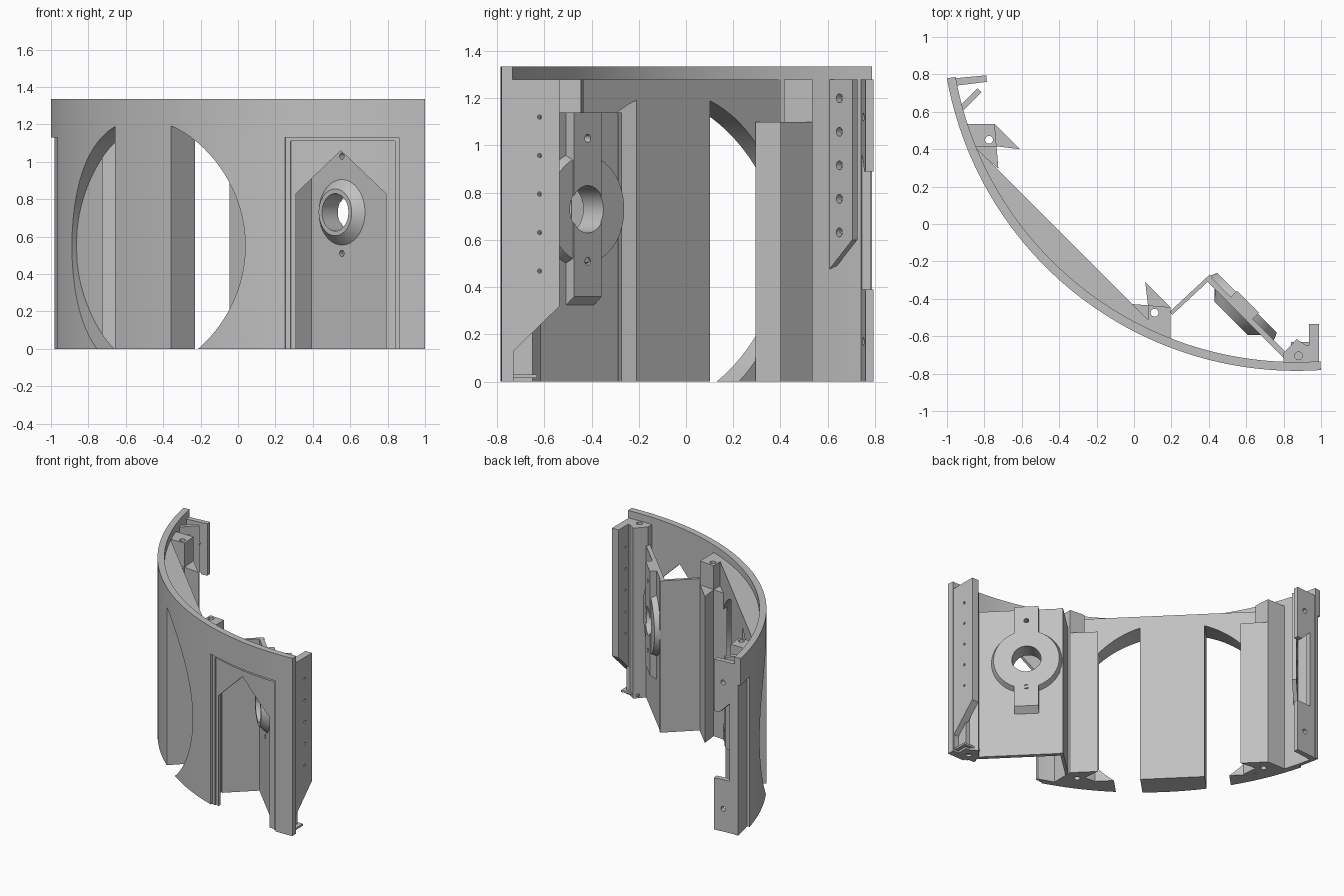
import bpy, bmesh, math
from mathutils import Matrix, Vector

if "Cube" in bpy.data.objects:
    bpy.data.objects.remove(bpy.data.objects["Cube"], do_unlink=True)

grey = bpy.data.materials.new("plain grey")
grey.use_nodes = True
grey.diffuse_color = (0.53, 0.53, 0.53, 1)
grey.node_tree.nodes["Principled BSDF"].inputs["Base Color"].default_value = grey.diffuse_color

R, THICK, TOP, SHELF = 1.9, 0.047, 1.335, 1.28
CX, CY = 0.87, 1.115                     # centre of the curved wall
X, Y, Z = Vector((1, 0, 0)), Vector((0, 1, 0)), Vector((0, 0, 1))
S, P = (Y - X).normalized(), (X + Y).normalized()   # along the chord, and inward
PLAN, DIAG, FRONT = (X, Y, Z), (S, Z, P), (X, Z, Y)


def finish(name, bm):
    bmesh.ops.recalc_face_normals(bm, faces=bm.faces)
    mesh = bpy.data.meshes.new(name)
    bm.to_mesh(mesh)
    bm.free()
    mesh.materials.append(grey)
    ob = bpy.data.objects.new(name, mesh)
    bpy.context.collection.objects.link(ob)
    return ob


def prism(name, points, lo, hi, axes=PLAN):
    """Extrude a 2D outline along the third axis."""
    a, b, c = axes
    bm = bmesh.new()
    rings = [[bm.verts.new(a * u + b * v + c * w) for u, v in points] for w in (lo, hi)]
    bm.faces.new(rings[0])
    bm.faces.new(rings[1])
    for i in range(len(points)):
        j = (i + 1) % len(points)
        bm.faces.new((rings[0][i], rings[0][j], rings[1][j], rings[1][i]))
    return finish(name, bm)


def rod(name, start, end, r1, r2=None, sides=32):
    """Round bar or cone between two points."""
    start, end = Vector(start), Vector(end)
    d = end - start
    m = Matrix.Translation((start + end) / 2) @ d.to_track_quat('Z', 'Y').to_matrix().to_4x4()
    bm = bmesh.new()
    bmesh.ops.create_cone(bm, cap_ends=True, segments=sides, radius1=r1,
                          radius2=r1 if r2 is None else r2, depth=d.length, matrix=m)
    return finish(name, bm)


def cut(targets, *cutters):
    for cutter in cutters:
        cutter.hide_render = True
        for ob in targets:
            mod = ob.modifiers.new("cut", 'BOOLEAN')
            mod.operation, mod.solver, mod.object = 'DIFFERENCE', 'EXACT', cutter
            with bpy.context.temp_override(object=ob, active_object=ob):
                bpy.ops.object.modifier_apply(modifier=mod.name)
        bpy.data.objects.remove(cutter, do_unlink=True)


def arc(r, a0, a1, n=64):
    steps = [math.radians(a0 + (a1 - a0) * i / n) for i in range(n + 1)]
    return [(CX + r * math.cos(a), CY + r * math.sin(a)) for a in steps]


def ring(name, r0, r1, a0, a1, z0, z1, n=64):
    return prism(name, arc(r1, a0, a1, n) + arc(r0, a1, a0, n), z0, z1)


def angle_at(x):
    return 270 + math.degrees(math.asin((x - CX) / R))


def diag(s, z, p):
    return S * s + Z * z + P * p


# Curved outer wall, its flat-backed filling and the big round opening
wall = ring("curved_wall", R - THICK, R, 190.2, 273.9, 0, TOP, 96)
inner = R - THICK / 2
chord = -0.31
s0, p0 = (CY - CX) / math.sqrt(2), (CX + CY) / math.sqrt(2)
half = math.degrees(math.acos((p0 - chord) / inner))
filling = prism("flat_backed_filling", arc(inner, 225 - half, 225 + half), 0, SHELF)
MID = 0.23
cut([wall, filling], rod("opening_cutter", diag(MID, 0.55, -0.9), diag(MID, 0.55, 0.2), 0.677, sides=128))

# Upright post standing in the middle of the opening
lo_s, hi_s = 0.015, 0.455
curve = [(lo_s + (hi_s - lo_s) * i / 12) for i in range(13)]
outline = [(hi_s, chord), (lo_s, chord)] + [(s, p0 - math.sqrt(R * R - (s - s0) ** 2)) for s in curve]
prism("middle_post", [((p - s) / math.sqrt(2), (p + s) / math.sqrt(2)) for s, p in outline], 0, 1.235)

# Doorway: stepped recess and a gabled opening
for x0, x1, top, depth in ((0.25, 0.86, 1.13, 0.015), (0.275, 0.84, 1.11, 0.027)):
    cut([wall], ring("recess_cutter", R - depth, R + 0.1, angle_at(x0), angle_at(x1), -0.1, top))
cut([wall], ring("end_recess_cutter", R - 0.02, R + 0.1, 185, angle_at(-0.965), -0.1, 1.13))
gable = [(0.31, -0.1), (0.79, -0.1), (0.79, 0.83), (0.55, 1.06), (0.31, 0.83)]
cut([wall], prism("gable_cutter", gable, -1, -0.5, FRONT))

# Notched pillars on both sides of the opening
lower = [(-0.745, 0.535), (-0.93, 0.535), (-0.86, 0.415), (-0.725, 0.295), (-0.735, 0.415), (-0.61, 0.40)]
upper = [(-0.745, 0.535), (-0.93, 0.535), (-0.86, 0.415), (-0.735, 0.415)]


def mirrored(pt):
    d = pt[1] - pt[0] - MID * math.sqrt(2)
    return (pt[0] + d - 0.015, pt[1] - d - 0.025)


for side, place in (("left", lambda pt: pt), ("right", mirrored)):
    parts = [prism(side + "_pillar", [place(q) for q in lower], 0, 1.1),
             prism(side + "_pillar_head", [place(q) for q in upper], 1.1, SHELF)]
    hx, hy = place((-0.775, 0.45))
    cut(parts, rod("pin_cutter", (hx, hy, -0.1), (hx, hy, 1.5), 0.021, sides=20))

# Angled niche behind the doorway: side wall and back panel
prism("niche_side_wall", [(0.19, -0.47), (0.205, -0.485), (0.42, -0.285), (0.405, -0.27)], 0, 1.14)
panel = prism("niche_back_panel", [(-1.10, 0), (-0.485, 0), (-0.485, 1.14), (-1.10, 1.14)], 0.06, 0.09, DIAG)

# Round mount with a bar on the back and a cone on the front
C, H = -0.725, 0.73
disc = rod("mount_disc", diag(C, H, 0.085), diag(C, H, 0.13), 0.245, 0.225, 64)
cone = rod("front_cone", diag(C, H, 0.065), diag(C, H, 0.01), 0.18, 0.125, 64)
w = 0.083
bar = prism("mount_bar", [(0.085, 0.32), (0.137, 0.36), (0.137, 1.14), (0.085, 1.14)], C - w, C + w, (P, Z, S))
cut([panel, disc, cone, bar], rod("bore_cutter", diag(C, H, -0.2), diag(C, H, 0.4), 0.1, sides=48))
for z in (0.51, 1.03):
    cut([panel, bar], rod("bolt_cutter", diag(C, z, -0.2), diag(C, z, 0.4), 0.017, sides=16))

# Right end: corner post, and a flange with a sloped foot and small holes
post = prism("end_post", [(0.80, -0.69), (0.87, -0.615), (0.92, -0.65), (0.95, -0.65), (0.95, -0.755), (0.80, -0.755)], 0, SHELF)
cut([post], rod("pin_cutter", (0.88, -0.705, -0.1), (0.88, -0.705, 1.5), 0.021, sides=20))
flange = prism("right_end_flange", [(-0.76, 0), (-0.73, 0), (-0.73, 0.13), (-0.535, 0.32), (-0.535, SHELF), (-0.76, SHELF)],
               0.935, 0.99, (Y, Z, X))
for i in range(5):
    z = 1.12 - 0.163 * i
    cut([flange], rod("hole_cutter", (0.9, -0.62, z), (1.1, -0.62, z), 0.009, sides=12))
prism("foot_plate", [(0.84, -0.74), (0.98, -0.74), (0.98, -0.63), (0.84, -0.63)], 0.015, 0.03)

# Left end: flange with a notch and two bolt holes
end_flange = prism("left_end_flange", [(-0.98, 0.777), (-0.79, 0.795), (-0.787, 0.76), (-0.95, 0.74), (-0.97, 0.74)], 0, SHELF)
cut([end_flange], prism("notch_cutter", [(-0.91, 0.39), (-0.7, 0.39), (-0.7, 0.89), (-0.83, 0.89), (-0.91, 0.97)], 0.6, 0.9, FRONT))
for z in (0.17, 1.12):
    cut([end_flange], rod("bolt_cutter", (-0.86, 0.6, z), (-0.86, 0.9, z), 0.018, sides=16))

# Slanted fixing strip near the left end
strip = prism("fixing_strip", [(0.0, 0.46), (0.155, 0.60), (0.155, SHELF), (0.0, SHELF)], -0.015, 0.015, (P, Z, S))
strip.data.transform(Matrix.Translation((-0.935, 0.605, 0)))
for i in range(5):
    c = Vector((-0.88, 0.66, 1.2 - 0.142 * i))
    cut([strip], rod("hole_cutter", c - S * 0.05, c + S * 0.05, 0.019, sides=16))

# Smooth curved faces, keep hard edges
for ob in bpy.context.scene.objects:
    ob.select_set(ob.type == 'MESH')
bpy.context.view_layer.objects.active = wall
bpy.ops.object.shade_smooth_by_angle(angle=math.radians(30))
